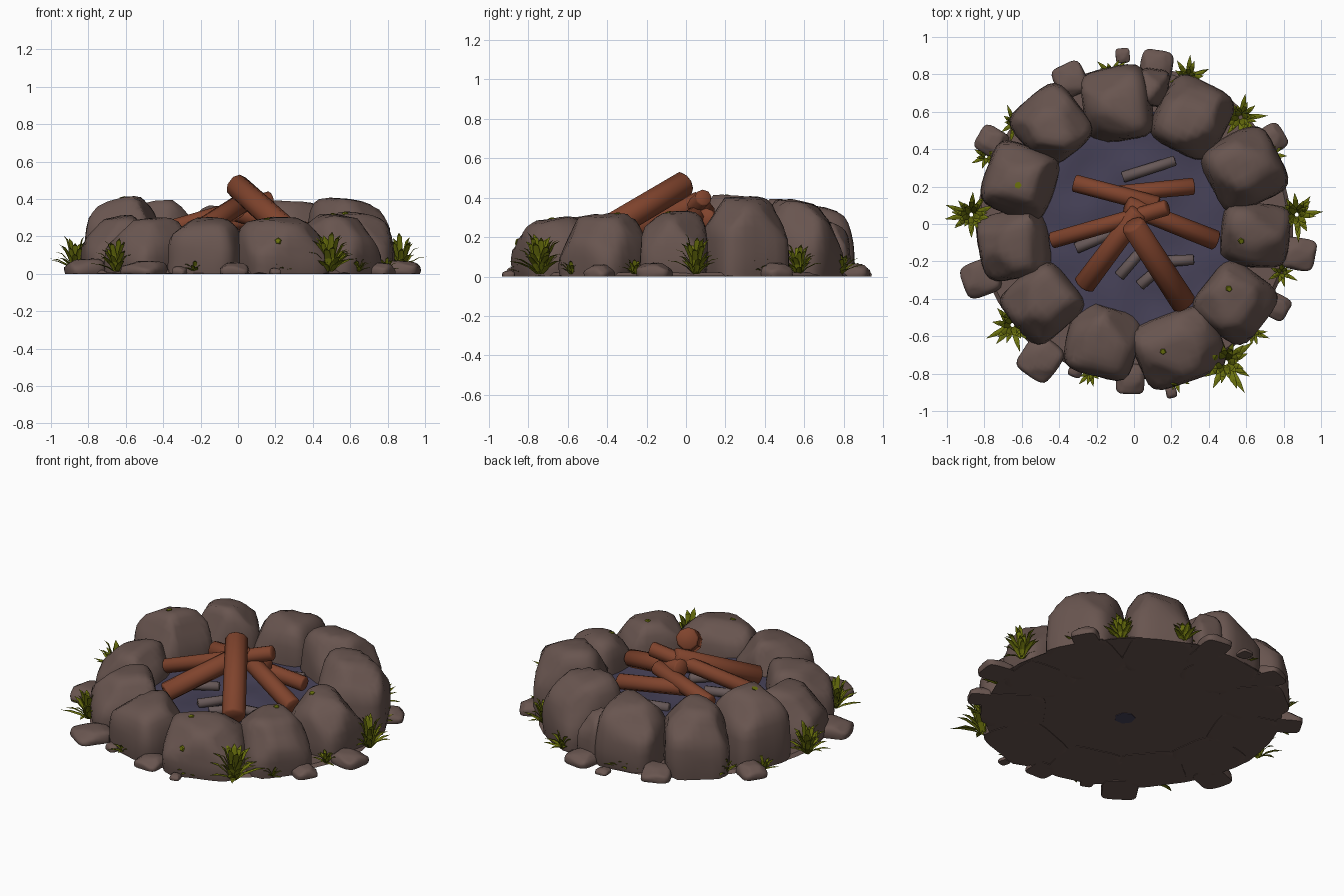
import bpy, bmesh, math, random
from mathutils import Vector, Matrix, noise

random.seed(7)
if "Cube" in bpy.data.objects:
    bpy.data.objects.remove(bpy.data.objects["Cube"])


def make_material(name, colour):
    mat = bpy.data.materials.new(name)
    mat.use_nodes = True
    mat.diffuse_color = (*colour, 1)
    mat.node_tree.nodes["Principled BSDF"].inputs["Base Color"].default_value = (*colour, 1)
    return mat


STONE = make_material("warm grey stone", (0.14, 0.091, 0.079))
WOOD = make_material("red brown wood", (0.215, 0.057, 0.026))
GRASS = make_material("olive grass", (0.145, 0.165, 0.004))
ASH = make_material("blue grey ash", (0.062, 0.054, 0.098))
CHARRED = make_material("burnt wood", (0.135, 0.098, 0.096))


def finish(bm, name, mat, angle=35):
    bmesh.ops.recalc_face_normals(bm, faces=bm.faces)
    mesh = bpy.data.meshes.new(name)
    bm.to_mesh(mesh)
    bm.free()
    mesh.materials.append(mat)
    obj = bpy.data.objects.new(name, mesh)
    bpy.context.collection.objects.link(obj)
    if angle:
        bpy.ops.object.select_all(action='DESELECT')
        obj.select_set(True)
        bpy.context.view_layer.objects.active = obj
        bpy.ops.object.shade_smooth_by_angle(angle=math.radians(angle))
    return obj


def stone(name, x, y, radial, tangent, height, chips=6):
    """Rounded block turned towards the centre, with flat chipped planes."""
    bm = bmesh.new()
    bmesh.ops.create_cube(bm, size=2)
    bmesh.ops.subdivide_edges(bm, edges=bm.edges, cuts=6, use_grid_fill=True)
    planes = []
    for _ in range(chips):
        ang = random.uniform(0, math.tau)
        n = Vector((math.cos(ang), math.sin(ang), random.uniform(0.3, 1.4)))
        planes.append((n.normalized(), random.uniform(0.98, 1.1)))
    seed = Vector((x * 9, y * 9, 0))
    turn = Matrix.Rotation(math.atan2(y, x), 3, 'Z')
    for v in bm.verts:
        p = v.co
        p /= sum(abs(c) ** 4.5 for c in p) ** (1 / 4.5)
        p *= 1 + 0.05 * noise.noise(p * 1.3 + seed)
        for n, d in planes:
            over = p.dot(n) - d
            if over > 0:
                p -= n * over
        # Narrow towards the top, lean down outwards and settle on the ground
        slim = 1 - 0.12 * max(p.z, 0)
        z = max(0, height * (0.38 + 0.6 * p.z - 0.07 * p.x * max(p.z, 0)))
        v.co = turn @ Vector((p.x * radial * slim, p.y * tangent * slim, z)) + Vector((x, y, 0))
    return finish(bm, name, STONE, 55)


# Ring of large stones: x, y, radial half size, tangential half size, height
RING = [
    (-0.09, 0.64, 0.20, 0.185, 0.37), (0.31, 0.57, 0.20, 0.19, 0.39),
    (0.59, 0.29, 0.20, 0.20, 0.41), (0.645, -0.06, 0.185, 0.17, 0.33),
    (0.54, -0.42, 0.19, 0.19, 0.32), (0.24, -0.66, 0.19, 0.235, 0.30),
    (-0.17, -0.63, 0.19, 0.19, 0.30), (-0.49, -0.42, 0.19, 0.18, 0.30),
    (-0.64, -0.11, 0.19, 0.18, 0.31), (-0.61, 0.23, 0.19, 0.19, 0.41),
    (-0.44, 0.53, 0.19, 0.18, 0.39),
]
ring = [stone(f"ring_stone_{i + 1}", *args) for i, args in enumerate(RING)]
stone("gap_stone", 0.10, 0.73, 0.10, 0.085, 0.28)

# Small stones outside the ring: x, y, half size, height
PEBBLES = [
    (-0.76, 0.44, 0.08, 0.07), (-0.82, -0.29, 0.10, 0.08), (-0.50, -0.72, 0.11, 0.07),
    (-0.31, -0.78, 0.04, 0.04), (-0.02, -0.83, 0.08, 0.06), (0.20, -0.90, 0.03, 0.03),
    (0.76, -0.44, 0.07, 0.06), (0.88, -0.16, 0.09, 0.07), (0.73, 0.45, 0.08, 0.07),
    (0.12, 0.84, 0.09, 0.07), (-0.06, 0.90, 0.04, 0.03), (-0.34, 0.77, 0.09, 0.07),
]
for i, (x, y, size, height) in enumerate(PEBBLES):
    stone(f"small_stone_{i + 1}", x, y, size, size * 0.95, height, chips=9)

# Thin ground disc with an uneven rim
bm = bmesh.new()
bmesh.ops.create_cone(bm, cap_ends=True, segments=48, radius1=0.84, radius2=0.82,
                      depth=0.017, matrix=Matrix.Translation((0, 0, 0.0115)))
for v in bm.verts:
    wobble = 1 + 0.03 * noise.noise(Vector((v.co.x, v.co.y, 0)) * 4)
    v.co.x *= wobble
    v.co.y *= wobble
finish(bm, "ground_disc", STONE)

# Patch of ash showing through underneath
bm = bmesh.new()
bmesh.ops.create_cone(bm, cap_ends=True, segments=7, radius1=0.06, radius2=0.06,
                      depth=0.006, matrix=Matrix.Translation((0, -0.08, 0.003)))
finish(bm, "ash_patch_below", ASH)

# Bumpy bed of ash inside the ring
bm = bmesh.new()
bmesh.ops.create_grid(bm, x_segments=24, y_segments=24, size=0.6)
bmesh.ops.delete(bm, geom=[v for v in bm.verts if v.co.length > 0.62], context='VERTS')
for v in bm.verts:
    v.co.z = 0.135 + 0.025 * noise.noise(v.co * 5)
finish(bm, "ash_bed", ASH)


def log(name, start, end, radius, mat, sides=9):
    a, b = Vector(start), Vector(end)
    axis = b - a
    place = Matrix.Translation((a + b) / 2) @ axis.to_track_quat('Z', 'Y').to_matrix().to_4x4()
    bm = bmesh.new()
    bmesh.ops.create_cone(bm, cap_ends=True, segments=sides, radius1=radius,
                          radius2=radius * 0.95, depth=axis.length)
    rims = [e for e in bm.edges if abs(e.verts[0].co.z - e.verts[1].co.z) < 0.001]
    bmesh.ops.bevel(bm, geom=rims, offset=radius * 0.15, segments=1, affect='EDGES')
    for v in bm.verts:
        v.co.x += radius * 0.12 * noise.noise(v.co * 12 + a)
        v.co.y += radius * 0.12 * noise.noise(v.co * 12 + b)
    bm.transform(place)
    finish(bm, name, mat, 50)


# Logs leaning together
log("tall_log", (0.27, -0.43, 0.22), (-0.01, 0.0, 0.475), 0.07, WOOD)
log("front_log", (-0.27, -0.33, 0.19), (0.03, 0.07, 0.38), 0.058, WOOD)
log("crossing_log", (-0.44, -0.09, 0.22), (0.18, 0.09, 0.40), 0.045, WOOD)
log("side_log", (0.44, -0.09, 0.20), (-0.04, 0.10, 0.34), 0.054, WOOD)
log("back_log", (-0.32, 0.22, 0.24), (0.13, 0.10, 0.30), 0.048, WOOD)
log("back_cross_log", (0.32, 0.20, 0.20), (-0.12, 0.16, 0.26), 0.046, WOOD)

# Burnt sticks lying in the ash: start x, y and end x, y
STICKS = [(-0.06, 0.25, 0.22, 0.34), (-0.31, -0.13, -0.10, -0.04), (-0.08, -0.28, 0.06, -0.12),
          (0.03, -0.33, 0.18, -0.20), (0.18, -0.20, 0.32, -0.19)]
for i, (x1, y1, x2, y2) in enumerate(STICKS):
    log(f"burnt_stick_{i + 1}", (x1, y1, 0.155), (x2, y2, 0.165), 0.03, CHARRED, 8)


def tuft(name, x, y, spread, height, blades):
    """Clump of broad pointed blades: upright in the middle, low around the edge."""
    bm = bmesh.new()
    for i in range(blades):
        ang = i * 2.4 + random.uniform(-0.3, 0.3)
        out = Vector((math.cos(ang), math.sin(ang), 0))
        side = Vector((-out.y, out.x, 0))
        low = (i + 1) / blades
        reach = spread * (0.3 + 0.75 * low) * random.uniform(0.85, 1.1)
        tall = height * (1.1 - 0.8 * low) * random.uniform(0.8, 1.1)
        width = 0.1 * spread + 0.003
        root = Vector((x, y, 0.012)) + out * spread * 0.08
        rows = []
        for t, w in ((0, 0.6), (0.35, 1), (0.7, 0.8)):
            mid = root + out * reach * t ** 1.3
            mid.z += tall * math.sin(t * math.pi / 2)
            ridge = Vector((0, 0, 0.3 * width * w))
            rows.append([bm.verts.new(mid + side * width * w), bm.verts.new(mid + ridge),
                         bm.verts.new(mid - side * width * w)])
        tip = bm.verts.new(root + out * reach + Vector((0, 0, tall)))
        for a, b in zip(rows, rows[1:]):
            for k in (0, 1):
                bm.faces.new((a[k + 1], a[k], b[k], b[k + 1]))
        for k in (0, 1):
            bm.faces.new((rows[-1][k + 1], rows[-1][k], tip))
    # Every blade faces upwards
    for face in bm.faces:
        face.normal_update()
    obj = finish(bm, name, GRASS, 0)
    for poly in obj.data.polygons:
        if poly.normal.z < 0:
            poly.flip()


# Grass around the rim: x, y, spread, height, blades
TUFTS = [
    (-0.87, 0.05, 0.13, 0.19, 26), (0.87, 0.05, 0.13, 0.19, 26), (0.49, -0.74, 0.16, 0.20, 32),
    (-0.65, -0.54, 0.13, 0.17, 26), (0.29, 0.78, 0.12, 0.11, 22), (0.57, 0.57, 0.12, 0.15, 22),
    (-0.64, 0.54, 0.09, 0.10, 16), (-0.12, 0.80, 0.10, 0.08, 18), (0.64, -0.58, 0.08, 0.08, 14),
    (0.22, -0.82, 0.09, 0.06, 14), (-0.23, -0.79, 0.09, 0.06, 14), (0.79, -0.26, 0.08, 0.08, 14),
    (0.73, 0.37, 0.09, 0.09, 14), (-0.79, 0.36, 0.08, 0.07, 14),
]
for i, args in enumerate(TUFTS):
    tuft(f"grass_tuft_{i + 1}", *args)

# Moss flecks lying on the stones: ring stone number and a point nearby
FLECKS = [(9, -0.64, 0.21, 0.5), (3, 0.53, -0.15, 0.5), (4, 0.53, -0.37, 0.5),
          (5, 0.15, -0.70, 0.4), (5, 0.21, -0.95, 0.2)]
bpy.context.view_layer.update()
for i, (which, x, y, z) in enumerate(FLECKS):
    hit, spot, normal, face = ring[which].closest_point_on_mesh((x, y, z))
    bm = bmesh.new()
    bmesh.ops.create_cone(bm, cap_ends=True, segments=5, radius1=0.02, radius2=0.014, depth=0.008)
    bm.transform(Matrix.Translation(spot) @ normal.to_track_quat('Z', 'Y').to_matrix().to_4x4())
    finish(bm, f"moss_fleck_{i + 1}", GRASS)
